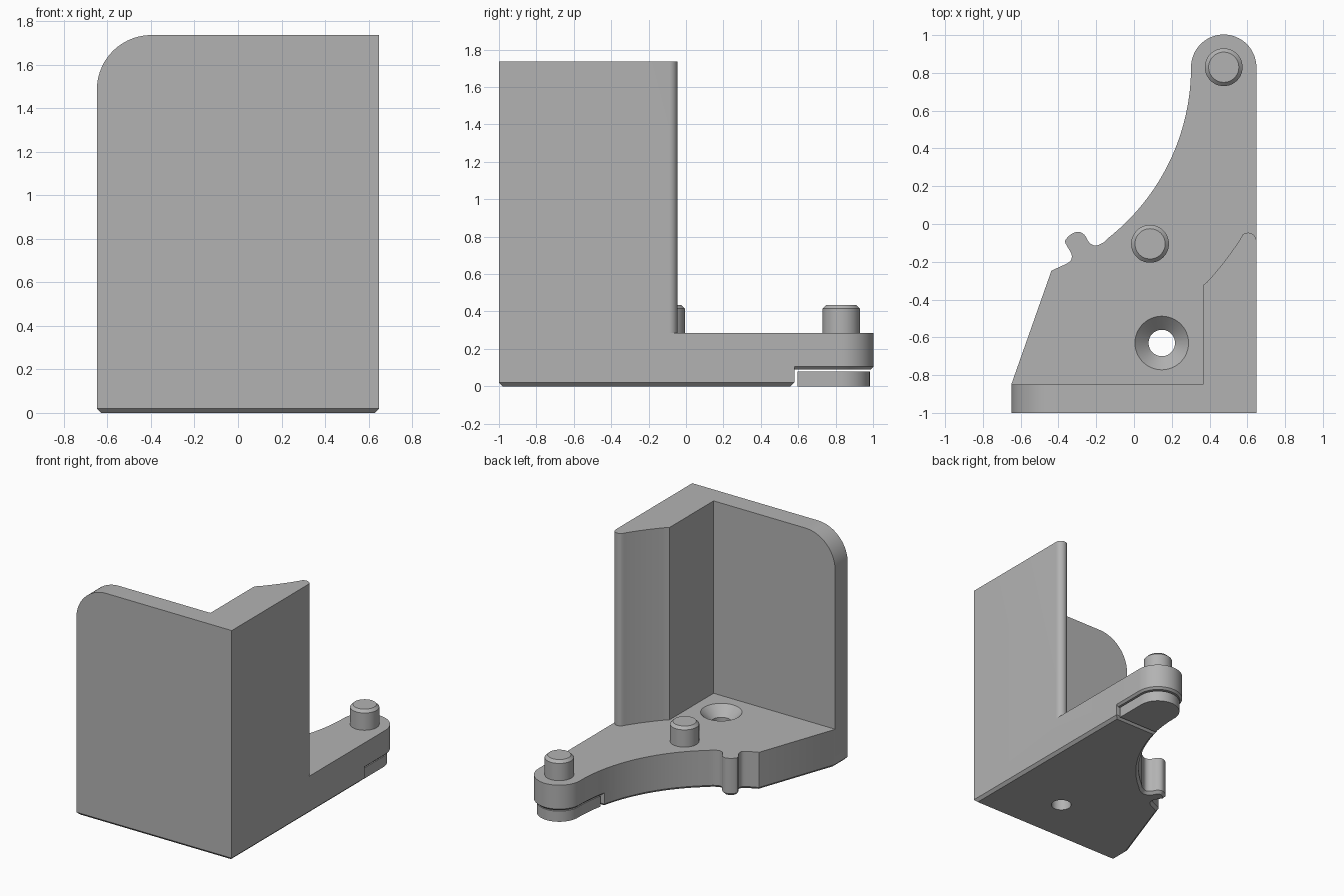
import bpy, bmesh, math
from mathutils import Vector

if "Cube" in bpy.data.objects:
    bpy.data.objects.remove(bpy.data.objects["Cube"])

grey = bpy.data.materials.new("plain grey")
grey.use_nodes = True
grey.diffuse_color = (0.45, 0.45, 0.45, 1)
grey.node_tree.nodes["Principled BSDF"].inputs["Base Color"].default_value = grey.diffuse_color

TIP = (0.475, 0.83)        # centre of the arm tip and its pin
SWEEP = (-0.85, 0.83)      # centre of the concave sweeps
THICK = 0.285
HEIGHT = 1.735


def arc(centre, r, a0, a1, n=24):
    """Points on an arc, angles in degrees."""
    steps = [math.radians(a0 + (a1 - a0) * i / n) for i in range(n + 1)]
    return [(centre[0] + r * math.cos(a), centre[1] + r * math.sin(a)) for a in steps]


def smooth_path(pts, n=5):
    """Curve passing through every given point."""
    p = [Vector(q) for q in [pts[0], *pts, pts[-1]]]
    out = []
    for a, b, c, d in zip(p, p[1:], p[2:], p[3:]):
        for i in range(n):
            t = i / n
            v = (2 * b + (c - a) * t + (2 * a - 5 * b + 4 * c - d) * t * t
                 + (3 * b - a - 3 * c + d) * t ** 3) / 2
            out.append(tuple(v))
    return out + [pts[-1]]


def finish(name, bm):
    bmesh.ops.recalc_face_normals(bm, faces=bm.faces)
    mesh = bpy.data.meshes.new(name)
    bm.to_mesh(mesh)
    bm.free()
    mesh.materials.append(grey)
    obj = bpy.data.objects.new(name, mesh)
    bpy.context.collection.objects.link(obj)
    return obj


def prism(name, outline, z0, z1, chamfer=0, upright=False):
    """Extrude an outline, with an optional chamfer round its lower edge.
    Upright outlines lie in x-z and extrude along y."""
    bm = bmesh.new()
    bottom = bm.faces.new([bm.verts.new((x, y, z0)) for x, y in outline])
    grown = bmesh.ops.extrude_face_region(bm, geom=[bottom], use_keep_orig=True)["geom"]
    for v in grown:
        if isinstance(v, bmesh.types.BMVert):
            v.co.z = z1
    bmesh.ops.recalc_face_normals(bm, faces=bm.faces)
    if chamfer:
        rim = list(bottom.verts)
        bmesh.ops.inset_region(bm, faces=[bottom], thickness=chamfer, use_even_offset=True)
        for v in bm.verts:
            if v.co.z < z0 + 1e-5 and v not in bottom.verts:
                v.co.z += chamfer
    if upright:
        for v in bm.verts:
            v.co = (v.co.x, v.co.z, v.co.y)
    return finish(name, bm)


def lathe(name, centre, profile, n=48):
    """Closed turned solid from (radius, z) pairs."""
    bm = bmesh.new()
    rings = [[bm.verts.new((*p, z)) for p in arc(centre, r, 0, 360, n)[:-1]] for r, z in profile]
    for low, high in zip(rings, rings[1:]):
        for i in range(n):
            j = (i + 1) % n
            bm.faces.new((low[i], low[j], high[j], high[i]))
    bm.faces.new(rings[0])
    bm.faces.new(rings[-1])
    return finish(name, bm)


def combine(target, tool, operation):
    mod = target.modifiers.new(tool.name, "BOOLEAN")
    mod.operation, mod.solver, mod.object = operation, "EXACT", tool
    bpy.context.view_layer.objects.active = target
    bpy.ops.object.modifier_apply(modifier=mod.name)
    bpy.data.objects.remove(tool)


def sweep_arc(r, y0, y1, n):
    """Concave edge between two y positions."""
    angle = lambda y: math.degrees(math.asin((y - SWEEP[1]) / r))
    return arc(SWEEP, r, angle(y0), angle(y1), n)


def arm_outline(y0, inset):
    right = 0.648 - inset
    return ([(right, y0)] + arc(TIP, 0.173 - inset, 0, 180, 32)
            + sweep_arc(1.152 + inset, TIP[1], y0, 8)[1:])


# Base plate with concave edge and hooked lug
hook = smooth_path([(-0.156, -0.095), (-0.2, -0.114), (-0.235, -0.1), (-0.262, -0.058),
                    (-0.296, -0.041), (-0.335, -0.056), (-0.364, -0.088), (-0.357, -0.113),
                    (-0.331, -0.159), (-0.334, -0.192), (-0.36, -0.212)])
base_outline = ([(-0.648, -1), (0.648, -1), (0.648, 0.58)] + sweep_arc(1.152, 0.58, -0.07, 28)
                + hook + [(-0.437, -0.247), (-0.648, -0.845)])
body = prism("bracket_body", base_outline, 0, THICK, 0.02)

# Raised arm tip
combine(body, prism("arm", arm_outline(0.5, 0), 0.09, THICK, 0.015), "UNION")

# Front wall with one rounded top corner
wall_outline = ([(-0.648, 0.1), (0.648, 0.1), (0.648, HEIGHT)]
                + arc((-0.398, HEIGHT - 0.25), 0.25, 90, 180))
combine(body, prism("front_wall", wall_outline, -1, -0.85, upright=True), "UNION")

# Thick side wall with a rounded rear edge
side_outline = ([(0.365, -0.95), (0.365, -0.325)] + sweep_arc(1.68, -0.325, -0.075, 14)[1:]
                + arc((0.604, -0.09), 0.044, 130, 0, 12) + [(0.648, -1), (0.365, -1)])
combine(body, prism("side_wall", side_outline, 0.1, HEIGHT), "UNION")

# Wall hole and countersunk base hole
combine(body, prism("wall_hole", arc((-0.22, 1.305), 0.071, 0, 360, 48)[:-1], -1.1, -0.7,
                    upright=True), "DIFFERENCE")
combine(body, lathe("screw_hole", (0.147, -0.63), [(0.07, -0.1), (0.07, THICK - 0.072),
                    (0.142, THICK), (0.142, THICK + 0.1)]), "DIFFERENCE")

# Foot pad under the arm tip
parts = [body, prism("foot_pad", arm_outline(0.595, 0.02), 0, 0.08)]

# Locating pins
for name, centre in (("tip_pin", TIP), ("middle_pin", (0.085, -0.105))):
    parts.append(lathe(name, centre, [(0.1, THICK - 0.01), (0.1, 0.415), (0.08, 0.435)]))

# Smooth curved sides, keep edges sharp
for obj in parts:
    bpy.ops.object.select_all(action="DESELECT")
    obj.select_set(True)
    bpy.context.view_layer.objects.active = obj
    bpy.ops.object.shade_smooth_by_angle(angle=math.radians(30))
